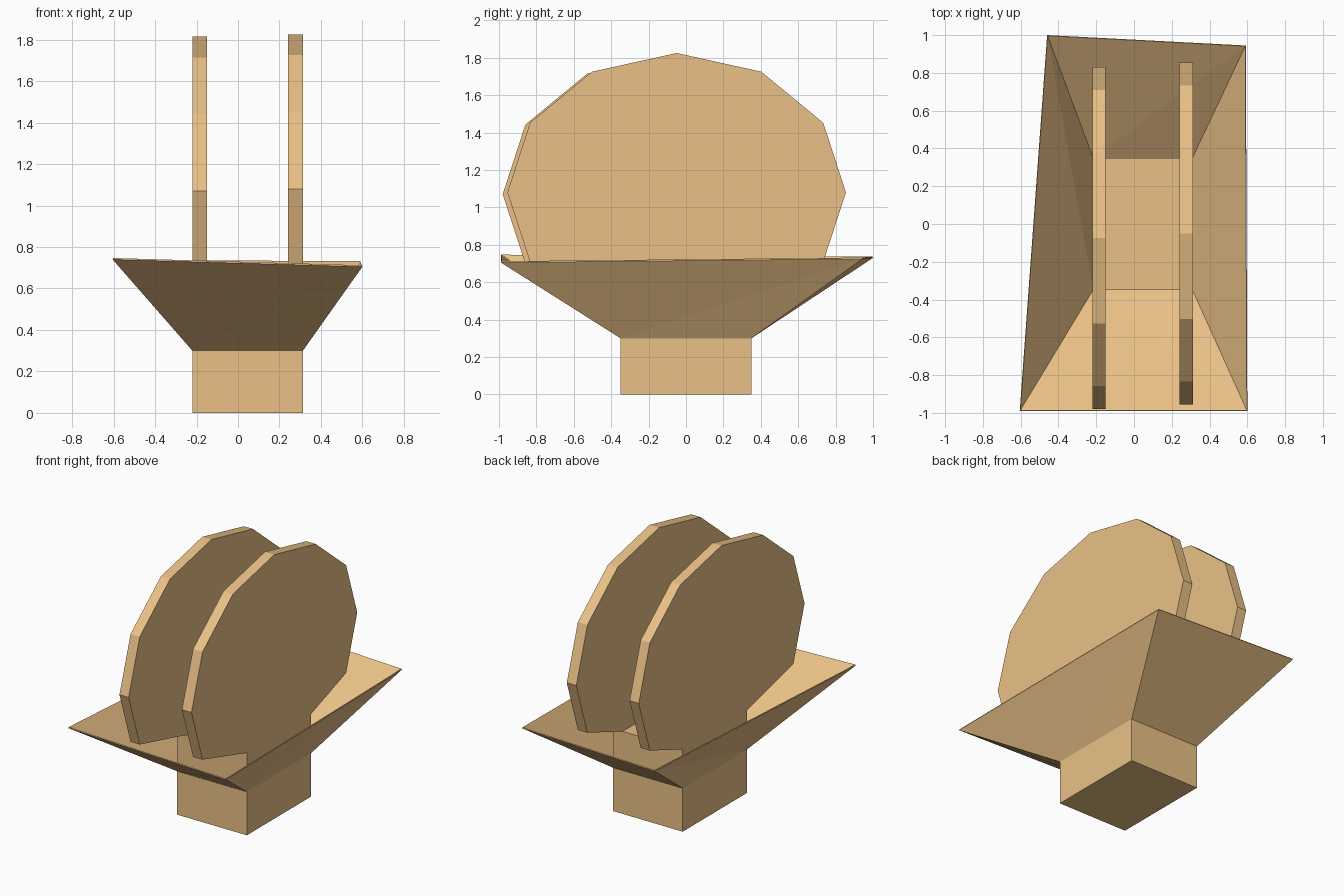
import bpy, math

if "Cube" in bpy.data.objects:
    bpy.data.objects.remove(bpy.data.objects["Cube"])

wood = bpy.data.materials.new("wood")
wood.diffuse_color = (0.82, 0.53, 0.24, 1)
wood.use_nodes = True
wood.node_tree.nodes["Principled BSDF"].inputs["Base Color"].default_value = wood.diffuse_color

X0, X1, Y = -0.22, 0.313, 0.35   # base footprint
TOP = 0.57                       # top of the base block


def make(name, verts, faces):
    mesh = bpy.data.meshes.new(name)
    mesh.from_pydata(verts, [], faces)
    mesh.update()
    obj = bpy.data.objects.new(name, mesh)
    obj.data.materials.append(wood)
    bpy.context.collection.objects.link(obj)
    return obj


def prism(name, profile, x0, x1):
    """Extrude a (y, z) outline along x."""
    n = len(profile)
    verts = [(x, y, z) for x in (x0, x1) for y, z in profile]
    faces = [tuple(range(n))[::-1], tuple(range(n, 2 * n))]
    faces += [(i, (i + 1) % n, n + (i + 1) % n, n + i) for i in range(n)]
    return make(name, verts, faces)


# Base block
prism("base_block", [(-Y, 0), (Y, 0), (Y, TOP), (-Y, TOP)], X0, X1)


# Upright twelve-sided oval plates, lower edge tapering to the block top
def plate(name, x0, x1, cy, cz):
    outline = [(cy + 0.905 * math.cos(math.radians(a)),
                cz + 0.745 * math.sin(math.radians(a)))
               for a in range(-30, 211, 30)]
    prism(name, outline + [(-Y, TOP), (Y, TOP)], x0, x1)


plate("left_plate", X0, -0.15, -0.075, 1.07)
plate("right_plate", 0.24, X1, -0.05, 1.08)

# Thin flared tray around the block, slightly uneven at the rim
low = [(X0, -Y, 0.3), (X1, -Y, 0.3), (X1, Y, 0.3), (X0, Y, 0.3)]
rim = [(-0.605, -0.99, 0.74), (0.6, -0.99, 0.705),
       (0.592, 0.945, 0.725), (-0.46, 1.0, 0.73)]
tray_faces = [(0, 1, 5), (0, 5, 4), (1, 2, 6), (1, 6, 5),
              (2, 3, 6), (3, 7, 6), (3, 0, 7), (0, 4, 7)]
tray = make("flared_tray", low + rim, tray_faces)
shell = tray.modifiers.new("thickness", 'SOLIDIFY')
shell.thickness = 0.008
shell.offset = -1
